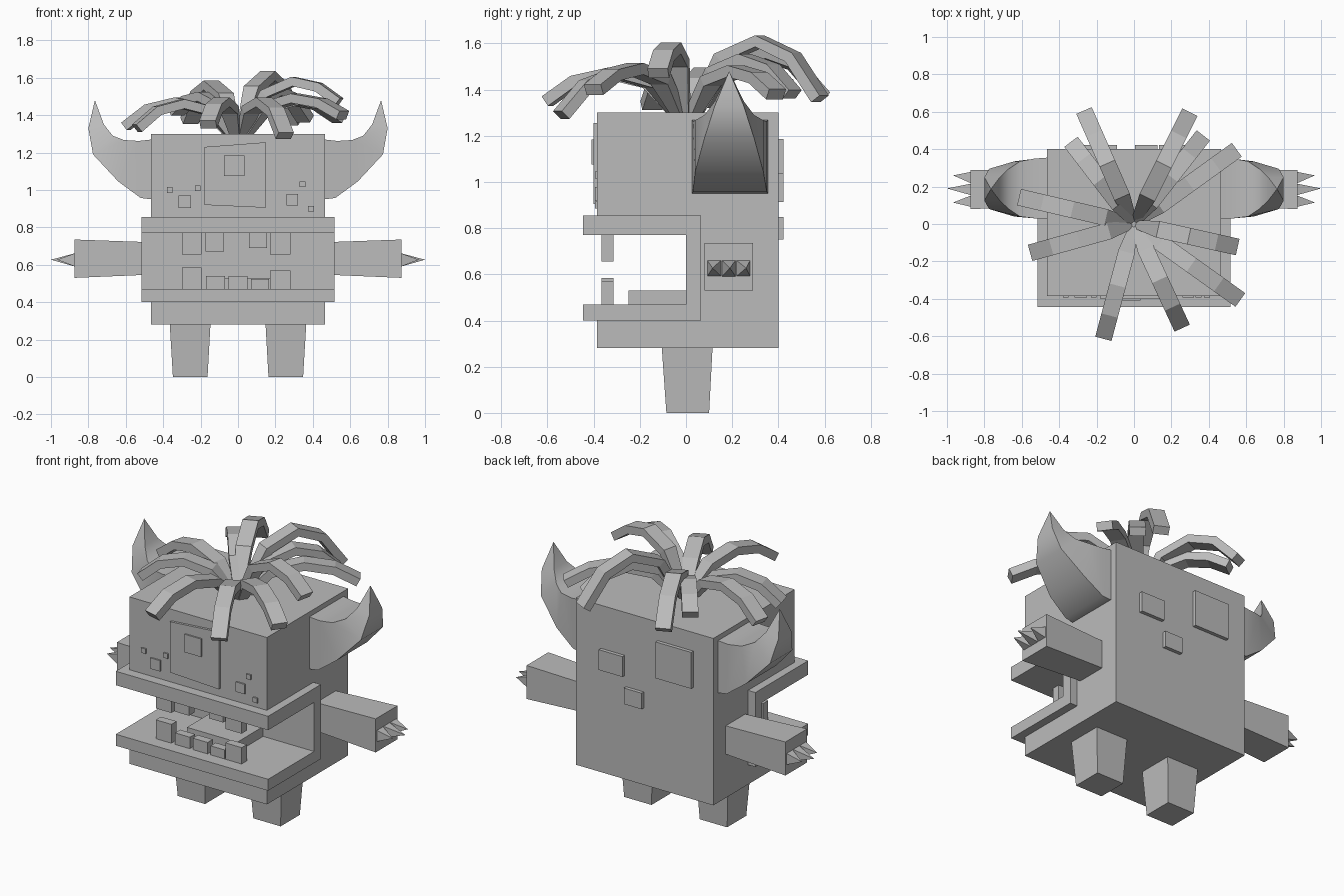
import bpy, bmesh, math
from mathutils import Vector

if "Cube" in bpy.data.objects:
    bpy.data.objects.remove(bpy.data.objects["Cube"])

grey = bpy.data.materials.new("clay_grey")
grey.diffuse_color = (0.5, 0.5, 0.5, 1)
grey.use_nodes = True
grey.node_tree.nodes["Principled BSDF"].inputs["Base Color"].default_value = grey.diffuse_color


def loft(name, rings, smooth=False):
    """Skin a list of equally sized point rings and cap both ends."""
    bm = bmesh.new()
    vs = [[bm.verts.new(p) for p in r] for r in rings]
    n = len(rings[0])
    for a, b in zip(vs, vs[1:]):
        for i in range(n):
            j = (i + 1) % n
            bm.faces.new((a[i], a[j], b[j], b[i]))
    bm.faces.new(vs[0])
    bm.faces.new(vs[-1])
    bmesh.ops.remove_doubles(bm, verts=bm.verts, dist=1e-5)
    bmesh.ops.recalc_face_normals(bm, faces=bm.faces)
    me = bpy.data.meshes.new(name)
    bm.to_mesh(me)
    bm.free()
    me.materials.append(grey)
    ob = bpy.data.objects.new(name, me)
    bpy.context.collection.objects.link(ob)
    if smooth:
        bpy.ops.object.select_all(action='DESELECT')
        ob.select_set(True)
        bpy.context.view_layer.objects.active = ob
        bpy.ops.object.shade_smooth_by_angle(angle=math.radians(40))
    return ob


def extrude_x(name, half, profile):
    return loft(name, [[(x, y, z) for y, z in profile] for x in (-half, half)])


def plate(name, corners, y0, y1):
    """Panel with an x-z outline between two depths."""
    return loft(name, [[(x, y, z) for x, z in corners] for y in (y0, y1)])


def box(name, x0, x1, y0, y1, z0, z1):
    return plate(name, [(x0, z0), (x1, z0), (x1, z1), (x0, z1)], y0, y1)


def rect_x(x, y0, y1, z0, z1):
    return [(x, y0, z0), (x, y1, z0), (x, y1, z1), (x, y0, z1)]


def rect_z(z, x0, x1, y0, y1):
    return [(x0, y0, z), (x1, y0, z), (x1, y1, z), (x0, y1, z)]


def mirrored(rings, s):
    return [[(s * x, y, z) for x, y, z in r] for r in rings]


def c_profile(y0, y1, z0, z1, back, low, high):
    """Block outline with a slot open to the front."""
    return [(y0, z0), (y1, z0), (y1, z1), (y0, z1),
            (y0, high), (back, high), (back, low), (y0, low)]


# Body, mouth frame and tongue
extrude_x("body", 0.465, c_profile(-0.385, 0.40, 0.28, 1.30, 0.03, 0.45, 0.79))
extrude_x("lips", 0.515, c_profile(-0.445, 0.065, 0.40, 0.855, 0.0, 0.47, 0.77))
box("tongue", -0.17, 0.17, -0.25, 0.01, 0.465, 0.53)

# Teeth: left edge, right edge, tip height
for x0, x1, z in [(-.30, -.195, .585), (-.17, -.07, .54), (-.05, .05, .54),
                  (.07, .165, .525), (.17, .28, .57)]:
    box("lower_tooth", x0, x1, -0.365, -0.315, 0.465, z)
for x0, x1, z in [(-.30, -.195, .655), (-.175, -.075, .67),
                  (.06, .155, .69), (.17, .28, .655)]:
    box("upper_tooth", x0, x1, -0.365, -0.315, z, 0.775)

# Front eye and warts
plate("front_eye", [(-.18, .92), (.15, .905), (.15, 1.255), (-.18, 1.23)], -0.38, -0.40)
box("front_pupil", -0.075, 0.035, -0.409, -0.39, 1.075, 1.185)
for x, z, s in [(-.285, .937, .033), (.29, .948, .03), (-.365, 1.0, .015),
                (-.215, 1.01, .015), (.345, 1.03, .015), (.39, .90, .015)]:
    box("wart", x - s, x + s, -0.394, -0.38, z - s, z + s)

# Back panels
box("back_large_eye", -0.33, -0.09, 0.39, 0.422, 0.965, 1.187)
box("back_small_eye", 0.135, 0.295, 0.39, 0.422, 0.913, 1.037)
box("back_nose", 0.005, 0.125, 0.39, 0.422, 0.75, 0.848)

# Limbs and horns, once for each side
horn_sections = [  # bottom x z, top x z, y range
    (.46, .95, .46, 1.27, .025, .355), (.52, .957, .53, 1.262, .03, .35),
    (.64, 1.045, .61, 1.267, .04, .335), (.775, 1.19, .67, 1.29, .08, .295),
    (.80, 1.33, .717, 1.35, .125, .25), (.765, 1.48, .765, 1.48, .187, .187)]
for s, side in ((-1, "left"), (1, "right")):
    loft(side + "_leg", mirrored([rect_z(0, .163, .348, -.085, .10),
                                  rect_z(.285, .147, .365, -.105, .115)], s))
    loft(side + "_arm", mirrored([rect_x(.45, .092, .28, .548, .72),
                                  rect_x(.875, .08, .29, .53, .735)], s))
    for y, ty, tx in [(.122, .115, .967), (.185, .19, 1.0), (.248, .26, .967)]:
        tip = [(tx, ty, .627)] * 4
        loft(side + "_claw", mirrored([rect_x(.87, y - .031, y + .031, .59, .662), tip], s))
    loft(side + "_horn", mirrored(
        [[(bx, y0, bz), (bx, y1, bz), (tx, y1, tz), (tx, y0, tz)]
         for bx, bz, tx, tz, y0, y1 in horn_sections], s), smooth=True)


def strand(ex, ey, peak, end):
    """Bent ribbon of hair from the crown to a tip."""
    d = Vector((ex, ey, 0))
    side = Vector((-ey, ex, 0)).normalized()
    prof = [(.05, 1.28), (.27, 1.28 + .78 * (peak - 1.28)), (.55, peak),
            (.8, peak - .28 * (peak - end)), (1, end)]
    pts = [d * f + Vector((0, 0, z)) for f, z in prof]
    rings = []
    for i, p in enumerate(pts):
        t = (pts[min(i + 1, 4)] - pts[max(i - 1, 0)]).normalized()
        n = side.cross(t).normalized() * 0.025
        w = side * (0.022 if i == 0 else 0.045)
        rings.append([p - w - n, p + w - n, p + w + n, p - w + n])
    loft("hair_strand", rings)


# Hair: tip x, tip y, peak height, tip height
for args in [(-.26, .59, 1.56, 1.37), (-.33, .43, 1.50, 1.42), (.29, .58, 1.61, 1.36),
             (.36, .46, 1.53, 1.38), (.54, .39, 1.48, 1.38), (-.60, .14, 1.47, 1.34),
             (-.54, -.15, 1.46, 1.33), (-.16, -.60, 1.47, 1.35), (.25, -.54, 1.47, 1.29),
             (.56, -.40, 1.49, 1.40), (.54, -.12, 1.58, 1.47)]:
    strand(*args)
